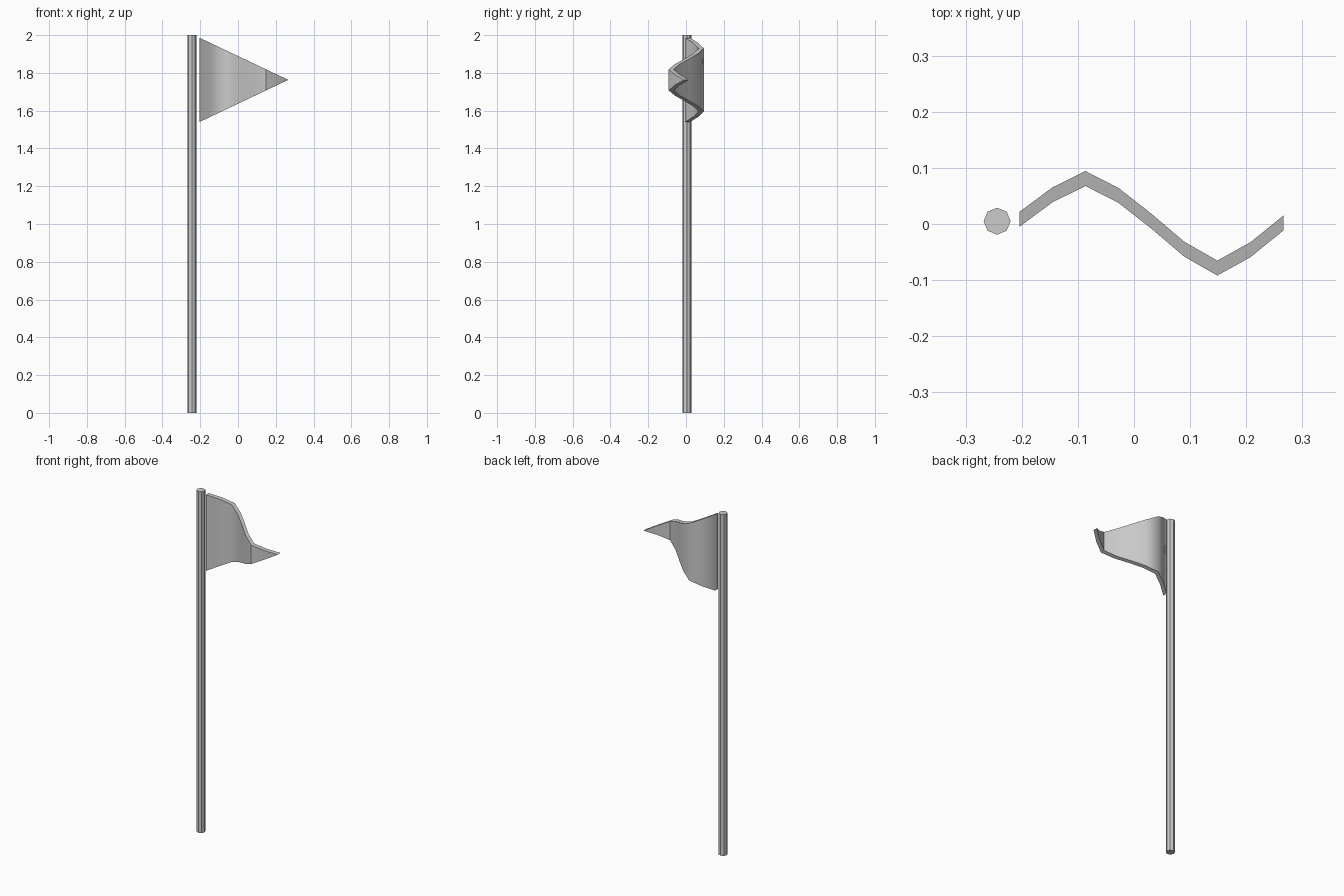
import bpy, bmesh, math

if "Cube" in bpy.data.objects:
    bpy.data.objects.remove(bpy.data.objects["Cube"])

# Pole: eight-sided cylinder
bpy.ops.mesh.primitive_cylinder_add(vertices=8, radius=0.024, depth=2.0,
                                    location=(-0.244, 0.005, 1.0))
bpy.context.object.name = "flag_pole"

# Pennant: tapering wavy strip with thickness along y
X0, X1 = -0.204, 0.266
Z_MID, HALF_H, HALF_T = 1.763, 0.223, 0.0133
wave = [0.0085, 0.052, 0.081, 0.051, 0.005, -0.045, -0.0785, -0.046, 0.0015]

bm = bmesh.new()
rings = []
for i, y in enumerate(wave):
    t = i / (len(wave) - 1)
    x = X0 + (X1 - X0) * t
    h = HALF_H * (1 - t)
    corners = [(-1, -1), (-1, 1), (1, 1), (1, -1)]
    if i == len(wave) - 1:
        a, b = (bm.verts.new((x, y + s * HALF_T, Z_MID)) for s in (-1, 1))
        rings.append([a, a, b, b])
    else:
        rings.append([bm.verts.new((x, y + sy * HALF_T, Z_MID + sz * h))
                      for sy, sz in corners])
bm.faces.new(rings[0])
for r, s in zip(rings, rings[1:]):
    for k in range(4):
        n = (k + 1) % 4
        loop = list(dict.fromkeys([r[k], r[n], s[n], s[k]]))
        bm.faces.new(loop)
bmesh.ops.recalc_face_normals(bm, faces=bm.faces)

mesh = bpy.data.meshes.new("pennant")
bm.to_mesh(mesh)
bm.free()
pennant = bpy.data.objects.new("pennant", mesh)
bpy.context.collection.objects.link(pennant)

# Smooth cloth, sharp border
bpy.ops.object.select_all(action='DESELECT')
pennant.select_set(True)
bpy.context.view_layer.objects.active = pennant
bpy.ops.object.shade_smooth_by_angle(angle=math.radians(57))
